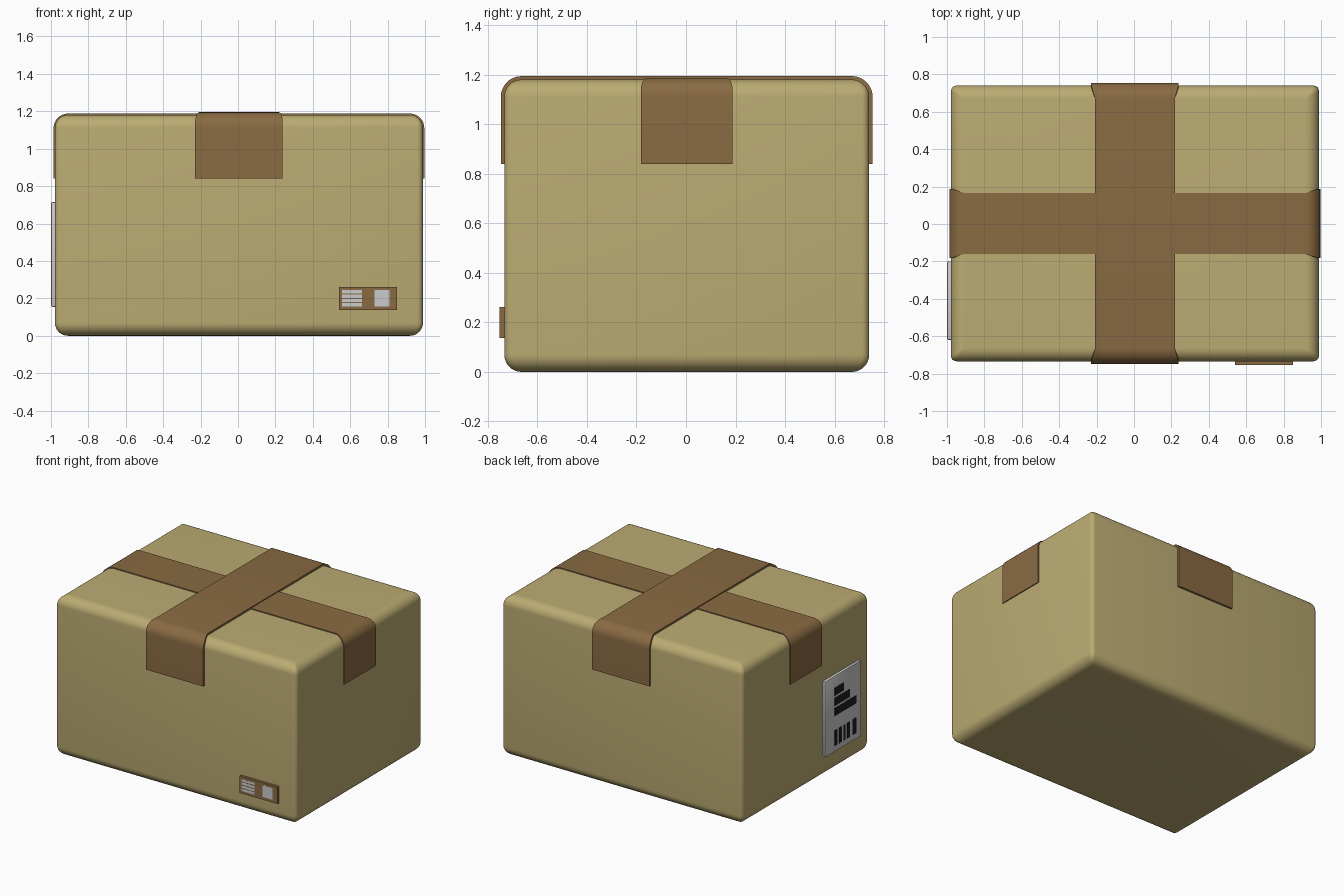
import bpy, bmesh
from math import sin, cos, pi, radians

if "Cube" in bpy.data.objects:
    bpy.data.objects.remove(bpy.data.objects["Cube"])

CX, CY = 0.005, 0.003          # centre of the carton
HX, HY, H = 0.984, 0.737, 1.181  # half sizes and height
R, RV, DROP = 0.07, 0.03, 0.84   # edge radii, lower end of the tape


def material(name, rgb):
    m = bpy.data.materials.new(name)
    m.diffuse_color = (*rgb, 1)
    m.use_nodes = True
    m.node_tree.nodes["Principled BSDF"].inputs["Base Color"].default_value = m.diffuse_color
    return m


card = material("cardboard", (0.50, 0.41, 0.17))
tape = material("tape_brown", (0.25, 0.145, 0.055))
paper = material("paper", (0.55, 0.55, 0.56))
ink = material("ink", (0.012, 0.012, 0.012))


def finish(name, bm, mat, smooth=True):
    bmesh.ops.recalc_face_normals(bm, faces=bm.faces)
    me = bpy.data.meshes.new(name)
    bm.to_mesh(me)
    bm.free()
    ob = bpy.data.objects.new(name, me)
    bpy.context.collection.objects.link(ob)
    me.materials.append(mat)
    if smooth:
        bpy.ops.object.select_all(action='DESELECT')
        bpy.context.view_layer.objects.active = ob
        ob.select_set(True)
        bpy.ops.object.shade_smooth_by_angle(angle=radians(35))
    return ob


def skin(bm, rings):
    """Bridge closed rings of points and cap both ends."""
    loops = [[bm.verts.new(p) for p in ring] for ring in rings]
    n = len(loops[0])
    for a, b in zip(loops, loops[1:]):
        for i in range(n):
            j = (i + 1) % n
            bm.faces.new((a[i], a[j], b[j], b[i]))
    bm.faces.new(loops[0])
    bm.faces.new(loops[-1])


def carton():
    # rounded rectangles whose inset follows a quarter circle at each end
    def ring(inset, z):
        r = max(RV * (1 - inset / R), 0.002)
        pts = []
        for k, (sx, sy) in enumerate(((1, 1), (-1, 1), (-1, -1), (1, -1))):
            for i in range(6):
                a = (k + i / 5) * pi / 2
                pts.append((CX + sx * (HX - inset - r) + r * cos(a),
                            CY + sy * (HY - inset - r) + r * sin(a), z))
        return pts
    arc = [(R * (1 - sin(t)), R * (1 - cos(t))) for t in [i / 8 * pi / 2 for i in range(9)]]
    rings = [ring(o, z) for o, z in arc] + [ring(o, H - z) for o, z in reversed(arc)]
    bm = bmesh.new()
    skin(bm, rings)
    finish("carton", bm, card)


def strap(name, half, thick, w_top, w_side, along_y):
    # path over the carton: distance along, height, outward normal, half width
    arc = [i / 8 * pi / 2 for i in range(9)]
    side = [(half, DROP, 1, 0, w_side)]
    for t in arc:
        w = w_top + (w_side - w_top) * min(1, cos(t) * 1.15)
        side.append((half - R + R * cos(t), H - R + R * sin(t), cos(t), sin(t), w))
    path = side + [(-s, z, -ns, nz, w) for s, z, ns, nz, w in reversed(side)]
    rings = []
    for s, z, ns, nz, w in path:
        ring = []
        for d, v in ((-0.004, -w), (thick, -w), (thick, w), (-0.004, w)):
            a, b = s + ns * d, v
            x, y = (b, a) if along_y else (a, b)
            ring.append((x + CX, y + CY, z + nz * d))
        rings.append(ring)
    bm = bmesh.new()
    skin(bm, rings)
    finish(name, bm, tape)


def block(name, lo, hi, mat, bevel=0):
    bm = bmesh.new()
    bmesh.ops.create_cube(bm, size=1)
    for v in bm.verts:
        v.co = [(a + b) / 2 + c * (b - a) for a, b, c in zip(lo, hi, v.co)]
    if bevel:
        bmesh.ops.bevel(bm, geom=bm.edges[:], offset=bevel, segments=2,
                        profile=0.5, affect='EDGES')
    return finish(name, bm, mat, bevel > 0)


carton()
strap("long_tape", HX, 0.007, 0.163, 0.185, False)
strap("wide_tape", HY, 0.014, 0.213, 0.234, True)

# small sticker on the front
block("front_sticker", (0.54, -0.753, 0.137), (0.85, -0.725, 0.262), tape)
for i in range(4):
    z = 0.156 + i * 0.0235
    block(f"sticker_line_{i}", (0.556, -0.754, z), (0.664, -0.745, z + 0.018), paper)
block("sticker_square", (0.73, -0.754, 0.157), (0.81, -0.745, 0.245), paper)

# shipping label on the left side
block("side_label", (-0.9985, -0.62, 0.155), (-0.97, -0.2, 0.715), paper, 0.006)
for i, (y, z) in enumerate(((-0.42, 0.57), (-0.49, 0.495), (-0.565, 0.42))):
    block(f"label_stripe_{i}", (-0.9995, y, z), (-0.985, -0.31, z + 0.06), ink)
for i, (y, w) in enumerate(((-0.31, 0.03), (-0.362, 0.03), (-0.41, 0.025),
                            (-0.456, 0.032), (-0.515, 0.05))):
    block(f"label_bar_{i}", (-0.9995, y - w, 0.2), (-0.985, y, 0.315), ink)
